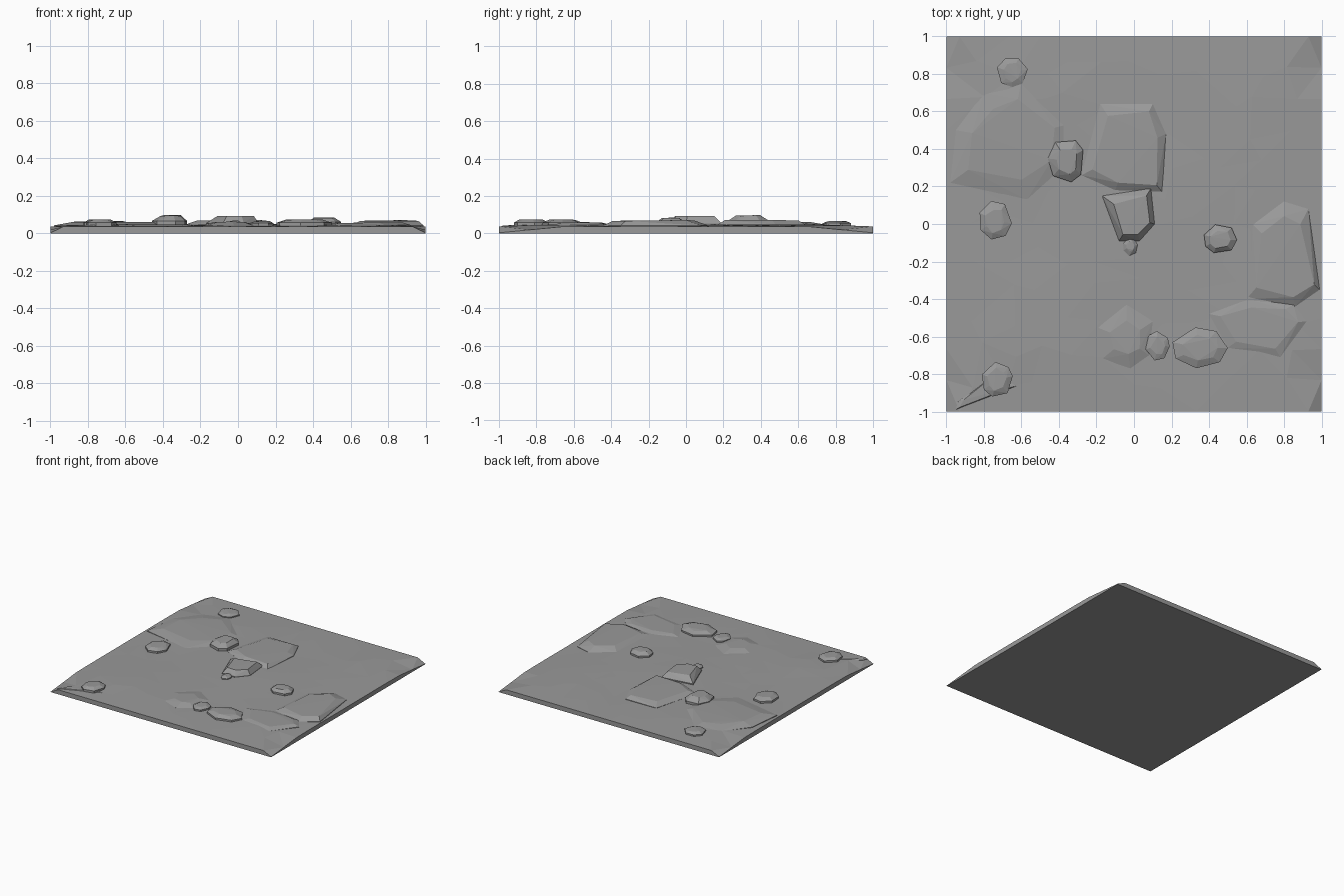
import bpy
import bmesh
import math
import random

random.seed(4)
old = bpy.data.objects.get("Cube")
if old:
    bpy.data.objects.remove(old, do_unlink=True)

STONE = (0.32, 0.32, 0.32, 1)
stone = bpy.data.materials.new("grey stone")
stone.use_nodes = True
stone.diffuse_color = STONE
stone.node_tree.nodes["Principled BSDF"].inputs["Base Color"].default_value = STONE


def finish(bm, name):
    bmesh.ops.recalc_face_normals(bm, faces=bm.faces)
    mesh = bpy.data.meshes.new(name)
    bm.to_mesh(mesh)
    bm.free()
    mesh.materials.append(stone)
    obj = bpy.data.objects.new(name, mesh)
    bpy.context.collection.objects.link(obj)
    return obj


def ground_height(x, y):
    dx, dy = 1 - abs(x), 1 - abs(y)
    corner = min(1, dx / 0.07 + dy / 0.35)
    inner = min(1, min(dx, dy) / 0.3)
    ripple = 0.004 * math.sin(4 * x + 1) * math.cos(5 * y)
    return 0.003 + 0.034 * corner + inner * (0.009 + ripple)


# Ground block: uneven top, straight walls, flat underside
bm = bmesh.new()
bmesh.ops.create_grid(bm, x_segments=12, y_segments=12, size=1)
for v in bm.verts:
    if not v.is_boundary:
        v.co.x += random.uniform(-0.05, 0.05)
        v.co.y += random.uniform(-0.05, 0.05)
    elif 0.8 < abs(v.co.x) < 0.99:
        v.co.x = math.copysign(0.93, v.co.x)
    v.co.z = ground_height(v.co.x, v.co.y)
bmesh.ops.triangulate(bm, faces=bm.faces)
rim = [e for e in bm.edges if e.is_boundary]
walls = bmesh.ops.extrude_edge_only(bm, edges=rim)["geom"]
for v in walls:
    if isinstance(v, bmesh.types.BMVert):
        v.co.z = 0
bmesh.ops.holes_fill(bm, edges=[e for e in bm.edges if e.is_boundary], sides=0)
finish(bm, "ground")


def rock(name, outline, shoulder, top, shrink):
    """Faceted stone: an outline, a shoulder and a smaller uneven top."""
    bm = bmesh.new()
    cx = sum(p[0] for p in outline) / len(outline)
    cy = sum(p[1] for p in outline) / len(outline)
    for z, scale in ((0.02, 1), (shoulder, 1), (top, shrink)):
        for x, y in outline:
            s = scale * (random.uniform(0.85, 1.1) if z == top else 1)
            drop = random.uniform(0, 0.005) if z == top else 0
            bm.verts.new((cx + (x - cx) * s, cy + (y - cy) * s, z - drop))
    hull = bmesh.ops.convex_hull(bm, input=bm.verts)
    bmesh.ops.delete(bm, geom=list(set(hull["geom_interior"])), context="VERTS")
    finish(bm, name)


# Broad slabs half sunk in the ground
rock("back_right_slab", [(-.98, .22), (-.95, .5), (-.8, .7), (-.6, .77), (-.36, .53),
                         (-.36, .3), (-.57, .13)], 0.043, 0.064, 0.72)
rock("back_middle_slab", [(-.28, .26), (-.18, .64), (.1, .64), (.17, .48), (.15, .17),
                          (-.1, .18)], 0.047, 0.072, 0.8)
rock("middle_slab", [(-.17, .15), (.09, .19), (.11, 0), (.03, -.09), (-.08, -.09)],
     0.055, 0.094, 0.72)
rock("left_slab", [(.6, -.4), (.63, 0), (.8, .12), (.93, .08), (.99, -.35), (.86, -.44)],
     0.042, 0.071, 0.78)
rock("front_left_slab", [(.92, -.52), (.78, -.71), (.5, -.66), (.4, -.48), (.6, -.4),
                         (.85, -.43)], 0.045, 0.06, 0.75)
rock("front_middle_slab", [(-.2, -.55), (-.04, -.42), (.1, -.52), (.08, -.7), (-.02, -.77),
                           (-.17, -.72)], 0.043, 0.064, 0.55)
rock("corner_slab", [(-.95, -.99), (-.94, -.95), (-.72, -.78), (-.6, -.86)],
     0.036, 0.046, 0.8)


# Loose boulders: name, x, y, half width, half depth, top
BOULDERS = [
    ("back_boulder", -.65, .81, .085, .08, .068),
    ("tall_boulder", -.36, .34, .1, .12, .098),
    ("right_boulder", -.74, .02, .09, .105, .075),
    ("corner_boulder", -.73, -.83, .085, .095, .077),
    ("left_boulder", .46, -.08, .09, .08, .086),
    ("front_boulder", .35, -.66, .15, .11, .075),
    ("small_boulder", .125, -.65, .065, .08, .068),
    ("pebble", -.02, -.12, .04, .05, .07),
]
for name, x, y, w, d, top in BOULDERS:
    turn = random.uniform(0, 1)
    ring = []
    for i in range(7):
        a = math.tau * i / 7 + turn + random.uniform(-0.2, 0.2)
        ring.append((x + w * math.cos(a), y + d * math.sin(a)))
    rock(name, ring, 0.045 + (top - 0.045) * 0.4, top, 0.62)
